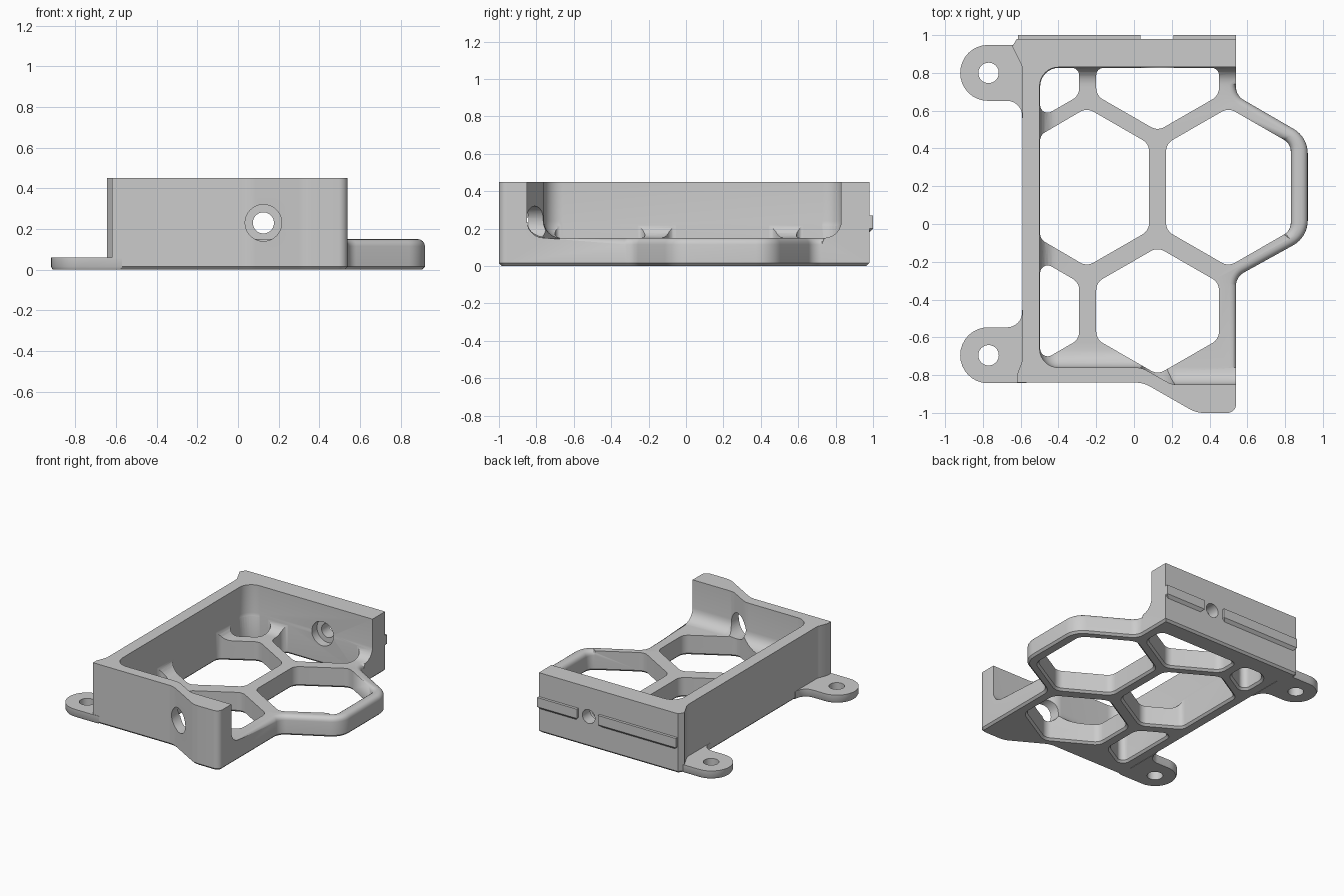
import bpy, bmesh, math
from mathutils import Vector

if "Cube" in bpy.data.objects:
    bpy.data.objects.remove(bpy.data.objects["Cube"])

grey = bpy.data.materials.new("matte grey")
grey.use_nodes = True
COLOUR = (0.6, 0.6, 0.6, 1)
grey.diffuse_color = COLOUR
grey.node_tree.nodes["Principled BSDF"].inputs["Base Color"].default_value = COLOUR


def rounded(corners, steps=8):
    """Polygon from (x, y, radius) corners, each corner filleted, counter-clockwise."""
    out = []
    n = len(corners)
    for i, (x, y, r) in enumerate(corners):
        p = Vector((x, y))
        if not r:
            out.append(p)
            continue
        a = (Vector(corners[i - 1][:2]) - p).normalized()
        b = (Vector(corners[(i + 1) % n][:2]) - p).normalized()
        half = a.angle(b) / 2
        centre = p + (a + b).normalized() * r / math.sin(half)
        start = p + a * r / math.tan(half) - centre
        sweep = math.pi - 2 * half
        turn = 1 if a.x * b.y - a.y * b.x < 0 else -1
        for k in range(steps + 1):
            t = turn * sweep * k / steps
            c, s = math.cos(t), math.sin(t)
            out.append(centre + Vector((start.x * c - start.y * s, start.x * s + start.y * c)))
    area = sum(p.x * q.y - p.y * q.x for p, q in zip(out, out[1:] + out[:1]))
    return out if area > 0 else out[::-1]


def offset(pts, d):
    """Move an outline outwards by d with mitred corners."""
    res = []
    for i, p in enumerate(pts):
        e = (p - pts[i - 1]).normalized()
        f = (pts[(i + 1) % len(pts)] - p).normalized()
        n1, n2 = Vector((e.y, -e.x)), Vector((f.y, -f.x))
        res.append(p + (n1 + n2) * d / (1 + n1.dot(n2)))
    return res


def solid(name, corners, layers):
    """Stack an outline through (height, outward offset) layers."""
    pts = rounded(corners)
    bm = bmesh.new()
    rings = [[bm.verts.new((p.x, p.y, z)) for p in offset(pts, d)] for z, d in layers]
    bm.faces.new(rings[0][::-1])
    bm.faces.new(rings[-1])
    n = len(pts)
    for lo, hi in zip(rings, rings[1:]):
        for i in range(n):
            j = (i + 1) % n
            bm.faces.new((lo[i], lo[j], hi[j], hi[i]))
    mesh = bpy.data.meshes.new(name)
    bm.to_mesh(mesh)
    bm.free()
    mesh.materials.append(grey)
    obj = bpy.data.objects.new(name, mesh)
    bpy.context.collection.objects.link(obj)
    return obj


def cylinder(name, radius, depth, location, along_y=False):
    bpy.ops.mesh.primitive_cylinder_add(vertices=40, radius=radius, depth=depth, location=location,
                                        rotation=(math.pi / 2 if along_y else 0, 0, 0))
    obj = bpy.context.object
    obj.name = name
    obj.data.materials.append(grey)
    return obj


def cut(target, cutter):
    """Subtract the cutter; every valid cut adds faces, otherwise try the next solver."""
    mod = target.modifiers.new("cut", "BOOLEAN")
    mod.operation, mod.object = "DIFFERENCE", cutter
    for solver in ("MANIFOLD", "EXACT"):
        mod.solver = solver
        bpy.context.view_layer.update()
        graph = bpy.context.evaluated_depsgraph_get()
        mesh = bpy.data.meshes.new_from_object(target.evaluated_get(graph))
        if len(mesh.polygons) > len(target.data.polygons):
            target.data = mesh
            break
    target.modifiers.remove(mod)
    bpy.data.objects.remove(cutter)


def smooth(obj):
    bpy.ops.object.select_all(action="DESELECT")
    obj.select_set(True)
    bpy.context.view_layer.objects.active = obj
    bpy.ops.object.shade_smooth_by_angle(angle=math.radians(30))


# Full-height block: curved front, hexagonal side bump, flared left corners
front = [(-.62, -.84, 0), (.05, -.84, .15), (.33, -1, .15), (.54, -1, .045)]
side_bump = [(.54, -.28, .08), (.92, -.07, .15), (.92, .46, .15), (.54, .68, .08)]
back_left = [(.54, .98, 0), (-.62, .98, 0), (-.645, .94, 0), (-.59, .83, .1),
             (-.59, -.72, .08), (-.62, -.8, 0)]
frame = solid("frame", front + side_bump + back_left, [(0, -.015), (.015, 0), (.45, 0)])

# Cavity open to the right, leaving walls with a fillet along the floor
quarter = [math.pi / 2 * k / 6 for k in range(7)]
fillet = [(.15 + .09 * (1 - math.cos(t)), -.09 * (1 - math.sin(t))) for t in quarter]
cut(frame, solid("cavity", [(-.5, .83, .1), (-.5, -.76, .1), (.04, -.76, .12), (.2, -.85, .1),
                            (2, -.85, 0), (2, .83, 0)], fillet + [(.6, 0)]))

# Honeycomb floor openings, chamfered underneath
R = .07
LEFT, BACK = -.497, .827
cells = [
    [(.5 + .33 * a, .195 + b, R) for a, b in
     ((0, .42), (-1, .23), (-1, -.23), (0, -.42), (1, -.23), (1, .23))],
    [(.125 + .325 * a, -.46 + b, R) for a, b in
     ((0, .337), (-1, .15), (-1, -.15), (0, -.337), (1, -.15), (1, .15))],
    [(LEFT, .47, .05), (LEFT, -.08, .05), (-.25, -.225, R), (.08, -.035, R), (.08, .425, R), (-.25, .615, R)],
    [(-.2, BACK, .04), (-.2, .68, R), (.125, .493, R), (.45, .68, R), (.45, BACK, .04)],
    [(LEFT, BACK, .1), (LEFT, .56, .04), (-.29, .68, R), (-.29, BACK, .04)],
    [(LEFT, -.19, .04), (LEFT, -.73, .04), (-.29, -.61, R), (-.29, -.31, R)],
]
for cell in cells:
    cut(frame, solid("cell", cell, [(-.02, .035), (.015, 0), (.3, 0)]))

# Screw holes through the front wall and, counterbored, through the back wall
for radius, depth, y in ((.09, .4, -.85), (.09, .12, .83), (.052, .6, .9)):
    cut(frame, cylinder("screw_hole", radius, depth, (.125, y, .23), True))

# Rounded top rim along the open right side
bm = bmesh.new()
bm.from_mesh(frame.data)
rim = [e for e in bm.edges if len(e.link_faces) == 2 and e.calc_face_angle() > 1
       and all(abs(v.co.z - .15) < .001 and v.co.x > .535 for v in e.verts)]
bmesh.ops.bevel(bm, geom=rim, offset=.035, segments=4, profile=.5, affect="EDGES")
bm.to_mesh(frame.data)
bm.free()
smooth(frame)

# Mounting ears, mirrored front to back
for name, cy, s in (("back_ear", .8, 1), ("front_ear", -.695, -1)):
    ear = solid(name, [(x, cy + s * t, r) for x, t, r in (
        (-.92, -.148, .147), (-.92, .148, .147), (-.57, .148, 0), (-.57, -.24, 0),
        (-.592, -.24, 0), (-.592, -.148, .08))], [(0, -.008), (.015, 0), (.06, 0)])
    cut(ear, cylinder("ear_hole", .054, .3, (-.77, cy, 0)))
    smooth(ear)

# Raised rails on the back wall
for name, x0, x1 in (("long_rail", -.615, .035), ("short_rail", .21, .54)):
    rail = solid(name, [(x0, .94, 0), (x1, .94, 0), (x1, 1, 0), (x0, 1, 0)],
                 [(.18, -.02), (.2, 0), (.27, 0)])
    smooth(rail)
